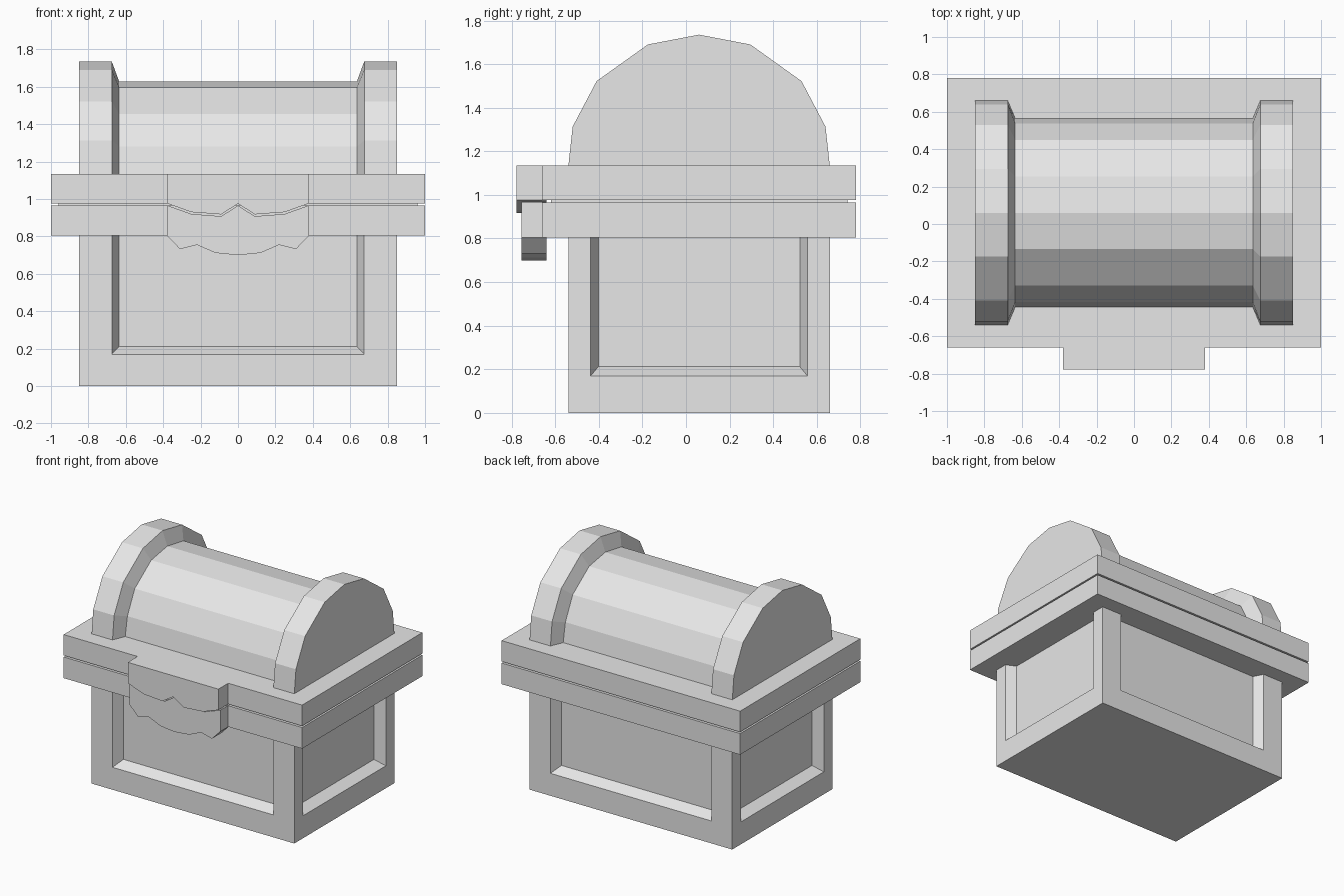
import bpy
import bmesh

cube = bpy.data.objects.get("Cube")
if cube:
    bpy.data.objects.remove(cube, do_unlink=True)

GREY = (0.8, 0.8, 0.8, 1.0)
grey = bpy.data.materials.new("plain grey")
grey.diffuse_color = GREY
grey.use_nodes = True
grey.node_tree.nodes["Principled BSDF"].inputs["Base Color"].default_value = GREY

YC = 0.06  # the chest sits slightly back because the clasp sticks out in front


def finish(name, bm):
    """Weld, orient and link one flat-shaded part."""
    bmesh.ops.remove_doubles(bm, verts=bm.verts, dist=0.0005)
    bmesh.ops.recalc_face_normals(bm, faces=bm.faces)
    mesh = bpy.data.meshes.new(name)
    bm.to_mesh(mesh)
    bm.free()
    mesh.materials.append(grey)
    obj = bpy.data.objects.new(name, mesh)
    bpy.context.collection.objects.link(obj)
    return obj


def loft(name, rings):
    """Join closed rings of points and cap both ends."""
    bm = bmesh.new()
    loops = [[bm.verts.new(p) for p in ring] for ring in rings]
    n = len(loops[0])
    for a, b in zip(loops, loops[1:]):
        for i in range(n):
            j = (i + 1) % n
            bm.faces.new((a[i], a[j], b[j], b[i]))
    bm.faces.new(loops[0])
    bm.faces.new(loops[-1])
    return finish(name, bm)


def slab(name, hx, hy, z0, z1):
    """Box centred on the chest."""
    ring = [(-hx, YC - hy), (hx, YC - hy), (hx, YC + hy), (-hx, YC + hy)]
    return loft(name, [[(x, y, z) for x, y in ring] for z in (z0, z1)])


# Body: four walls, each with a sunken panel open at the top under the rim
def build_body(hx=0.85, hy=0.60, top=0.81, depth=0.075):
    bm = bmesh.new()

    def wall(half, dist, opening, panel, place):
        def ring(h, z, d):
            pts = [(-h, z), (h, z), (h, top), (-h, top)]
            return [bm.verts.new(place(u, d, w)) for u, w in pts]
        outer = ring(half, 0.0, dist)
        lip = ring(opening, 0.17, dist)
        sunk = ring(panel, 0.212, dist - depth)
        for a, b in ((outer, lip), (lip, sunk)):
            for i, j in ((0, 1), (1, 2), (3, 0)):
                bm.faces.new((a[i], a[j], b[j], b[i]))
        bm.faces.new(sunk)

    for s in (-1, 1):
        wall(hx, hy, 0.675, 0.635, lambda u, d, w: (-s * u, YC + s * d, w))
        wall(hy, hx, 0.497, 0.462, lambda u, d, w: (s * d, YC + s * u, w))
    corners = [(-hx, -hy), (hx, -hy), (hx, hy), (-hx, hy)]
    bm.faces.new([bm.verts.new((x, YC + y, 0.0)) for x, y in corners])
    return finish("body", bm)


build_body()

# Rims of the body and the lid, with a thin seam between them
slab("body_rim", 1.0, 0.72, 0.805, 0.965)
slab("seam", 0.96, 0.68, 0.96, 0.98)
slab("lid_rim", 1.0, 0.72, 0.977, 1.135)


# Rounded lid: thick end bands stepping down to a narrower barrel
def arch(half):
    return [(-y, z) for y, z in half] + [(y, z) for y, z in reversed(half[:-1])]


band = arch([(0.60, 1.13), (0.58, 1.313), (0.47, 1.522), (0.235, 1.69), (0, 1.735)])
barrel = arch([(0.505, 1.13), (0.478, 1.28), (0.39, 1.455), (0.193, 1.595), (0, 1.628)])
stations = [(-0.85, band), (-0.675, band), (-0.635, barrel),
            (0.635, barrel), (0.675, band), (0.85, band)]
loft("lid", [[(x, YC + y, z) for y, z in prof] for x, prof in stations])


# Clasp: two plates with matching wavy edges
def clasp(name, upper, lower, y_front):
    """Plate between two mirrored edges, each given from centre to side."""
    def mirrored(half):
        return [(-x, z) for x, z in reversed(half[1:])] + half
    outline = mirrored(lower) + mirrored(upper)[::-1]
    return loft(name, [[(x, y, z) for x, z in outline] for y in (y_front, -0.64)])


wave = [(0, 0.975), (0.09, 0.918), (0.25, 0.93), (0.38, 0.977)]
clasp("clasp_upper", [(0, 1.135), (0.38, 1.135)], wave, -0.777)
clasp("clasp_lower", [(x, z - 0.01) for x, z in wave],
      [(0, 0.70), (0.12, 0.712), (0.22, 0.755), (0.31, 0.732), (0.38, 0.805)], -0.755)
